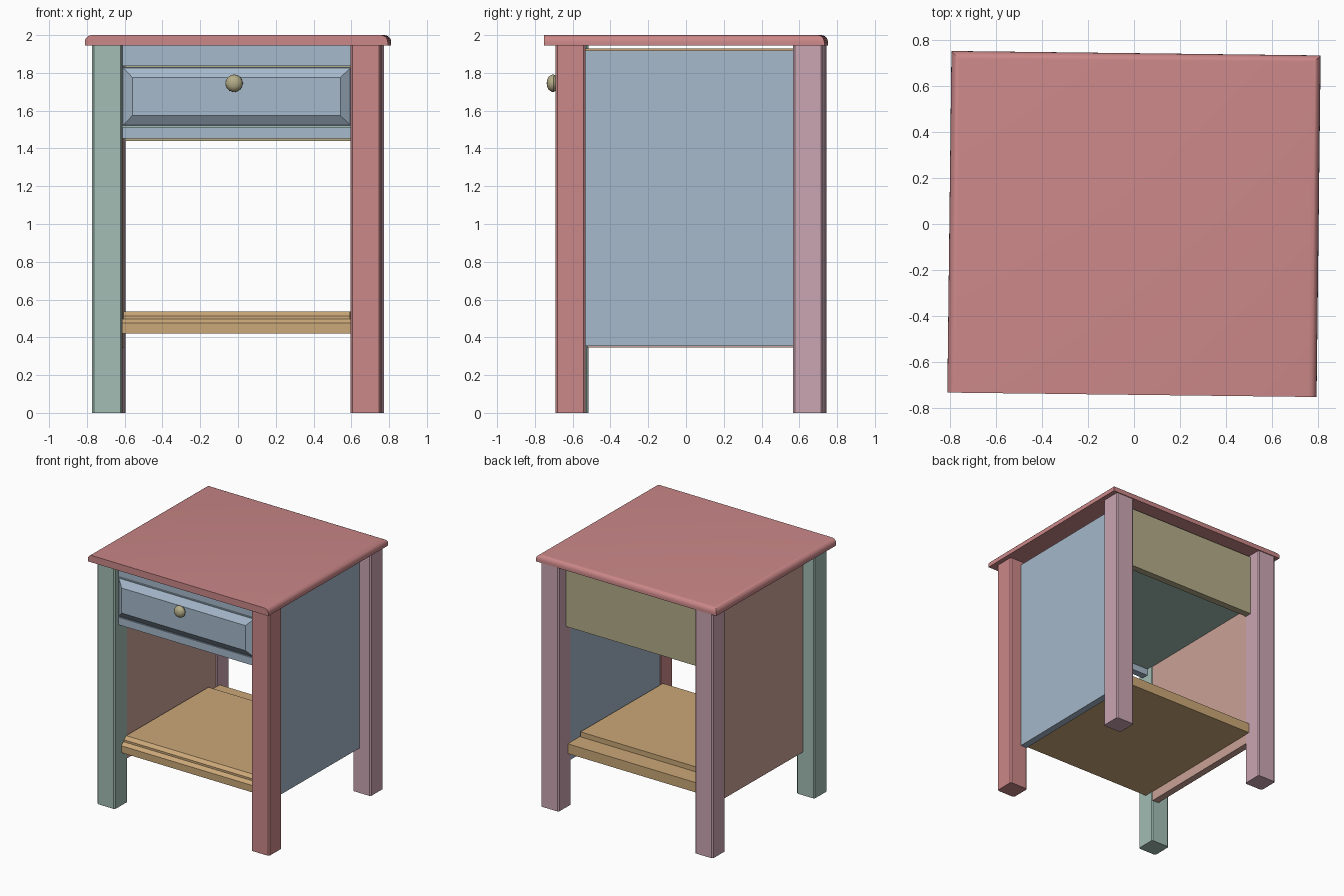
import bpy, bmesh, math
from mathutils import Matrix, Vector

old = bpy.data.objects.get("Cube")
if old:
    bpy.data.objects.remove(old, do_unlink=True)

TURN = Matrix.Rotation(-0.012, 4, 'Z')   # the whole table stands slightly turned


def material(name, hex_code):
    rgb = [int(hex_code[i:i + 2], 16) / 255 for i in (0, 2, 4)]
    lin = [((c + 0.055) / 1.055) ** 2.4 for c in rgb] + [1.0]
    m = bpy.data.materials.new(name)
    m.use_nodes = True
    m.diffuse_color = lin
    m.node_tree.nodes["Principled BSDF"].inputs["Base Color"].default_value = lin
    return m


RED = material("dusty red", "CB8788")
BLUE = material("pale blue", "A6B9CB")
TEAL = material("pale teal", "A2BDB5")
PINK = material("mauve pink", "CBA6B3")
SALMON = material("salmon", "CBA297")
TAN = material("warm tan", "CBA878")
OLIVE = material("pale olive", "B3AC88")


def finish(name, bm, mat, smooth=False):
    bmesh.ops.recalc_face_normals(bm, faces=bm.faces)
    bm.transform(TURN)
    mesh = bpy.data.meshes.new(name)
    bm.to_mesh(mesh)
    bm.free()
    mesh.materials.append(mat)
    ob = bpy.data.objects.new(name, mesh)
    bpy.context.collection.objects.link(ob)
    if smooth:
        bpy.ops.object.select_all(action='DESELECT')
        ob.select_set(True)
        bpy.context.view_layer.objects.active = ob
        bpy.ops.object.shade_smooth_by_angle(angle=math.radians(35))


def box_mesh(x, y, z):
    bm = bmesh.new()
    size = Vector((x[1] - x[0], y[1] - y[0], z[1] - z[0]))
    mid = Vector((sum(x), sum(y), sum(z))) / 2
    bmesh.ops.create_cube(bm, size=1, matrix=Matrix.LocRotScale(mid, None, size))
    return bm


def box(name, x, y, z, mat):
    finish(name, box_mesh(x, y, z), mat)


def board(name, profile, half, mat):
    """Extrude a (y, z) profile across x."""
    bm = bmesh.new()
    face = bm.faces.new([bm.verts.new((-half, y, z)) for y, z in profile])
    moved = bmesh.ops.extrude_face_region(bm, geom=[face], use_keep_orig=True)["geom"]
    verts = [v for v in moved if isinstance(v, bmesh.types.BMVert)]
    bmesh.ops.translate(bm, verts=verts, vec=(2 * half, 0, 0))
    finish(name, bm, mat)


# Table top: rounded over on the sides and back, square at the front
bm = box_mesh((-0.802, 0.802), (-0.742, 0.742), (1.945, 2.0))
top_edges = [e for e in bm.edges
             if all(v.co.z > 1.99 for v in e.verts)
             and not all(v.co.y < 0 for v in e.verts)]
bmesh.ops.bevel(bm, geom=top_edges, offset=0.036, segments=5, profile=0.5, affect='EDGES')
finish("table_top", bm, RED, smooth=True)


# Legs with slightly eased corners
def leg(name, side, y, mat):
    bm = box_mesh(sorted((side * 0.605, side * 0.765)), y, (0.0, 1.945))
    upright = [e for e in bm.edges if abs(e.verts[0].co.z - e.verts[1].co.z) > 1]
    bmesh.ops.bevel(bm, geom=upright, offset=0.01, segments=1, affect='EDGES')
    finish(name, bm, mat)


FRONT, BACK = (-0.682, -0.524), (0.576, 0.735)
leg("front_left_leg", 1, FRONT, RED)
leg("front_right_leg", -1, FRONT, TEAL)
leg("back_left_leg", 1, BACK, PINK)
leg("back_right_leg", -1, BACK, PINK)

# Side and back panels
box("left_side_panel", (0.61, 0.665), (-0.53, 0.58), (0.355, 1.918), BLUE)
box("right_side_panel", (-0.665, -0.61), (-0.53, 0.58), (0.345, 1.918), SALMON)
box("back_panel", (-0.61, 0.61), (0.585, 0.64), (1.44, 1.93), OLIVE)

# Front rails
RAIL = (-0.635, -0.58)
box("upper_rail", (-0.61, 0.61), RAIL, (1.836, 1.945), BLUE)
box("lower_rail", (-0.61, 0.61), RAIL, (1.452, 1.512), BLUE)

# Drawer front with a raised bevelled field
bm = box_mesh((-0.607, 0.607), (-0.638, -0.59), (1.518, 1.832))
face = min(bm.faces, key=lambda f: f.calc_center_median().y)
bmesh.ops.inset_region(bm, faces=[face], thickness=0.009)
bmesh.ops.inset_region(bm, faces=[face], thickness=0.072)
bmesh.ops.translate(bm, verts=face.verts[:], vec=(0, -0.036, 0))
finish("drawer_front", bm, BLUE)

# Drawer interior
box("drawer_support", (-0.61, 0.61), (-0.58, 0.585), (1.505, 1.53), TEAL)
box("drawer_bottom", (-0.58, 0.58), (-0.59, 0.56), (1.575, 1.6), TEAL)
box("drawer_back", (-0.58, 0.58), (0.535, 0.56), (1.6, 1.8), TAN)
for side, label in ((1, "left"), (-1, "right")):
    box(label + "_drawer_side", sorted((side * 0.555, side * 0.58)), (-0.59, 0.56), (1.53, 1.8), TAN)
    box(label + "_top_cleat", sorted((side * 0.57, side * 0.61)), (-0.53, 0.58), (1.87, 1.928), TAN)

# Drawer knob, a profile of (radius, y) spun about the y axis
KNOB = [(0, -0.738), (0.02, -0.735), (0.035, -0.727), (0.045, -0.712), (0.046, -0.7),
        (0.038, -0.688), (0.02, -0.683), (0.016, -0.66)]
KNOB_X, KNOB_Z = -0.012, 1.745
bm = bmesh.new()
verts = [bm.verts.new((KNOB_X + r, y, KNOB_Z)) for r, y in KNOB]
edges = [bm.edges.new(pair) for pair in zip(verts, verts[1:])]
bmesh.ops.spin(bm, geom=verts + edges, cent=(KNOB_X, 0, KNOB_Z), axis=(0, 1, 0),
               angle=math.tau, steps=24)
bmesh.ops.remove_doubles(bm, verts=bm.verts[:], dist=0.0005)
finish("drawer_knob", bm, OLIVE, smooth=True)

# Low shelf: a wide base board with a thinner board on top, front edges chamfered
board("shelf_base", [(-0.6, 0.42), (-0.6, 0.475), (-0.575, 0.498), (0.62, 0.498), (0.62, 0.42)],
      0.607, TAN)
board("shelf_top", [(-0.575, 0.498), (-0.575, 0.514), (-0.55, 0.538), (0.47, 0.538), (0.47, 0.498)],
      0.6, TAN)
